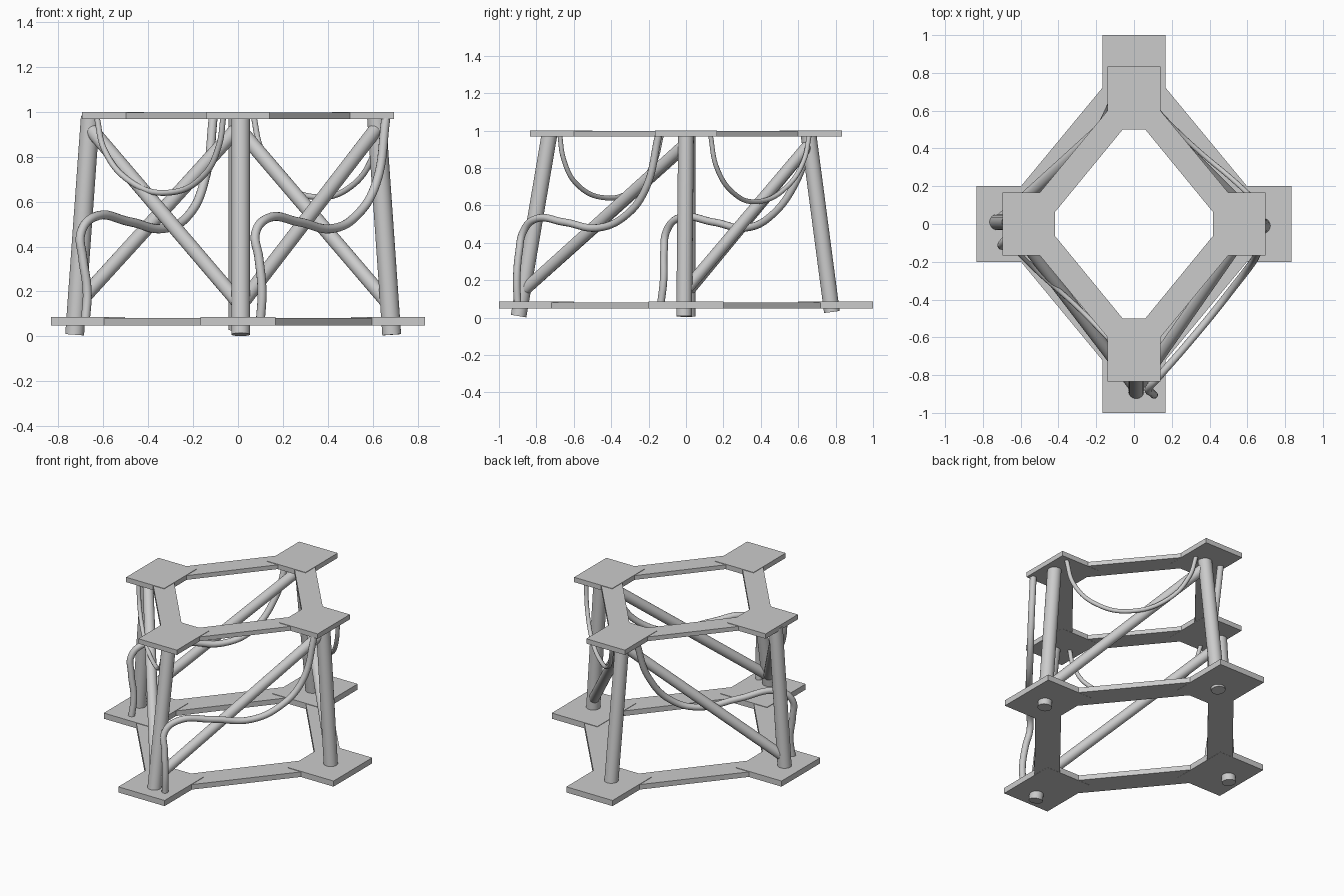
import bpy, bmesh
from mathutils import Vector

if "Cube" in bpy.data.objects:
    bpy.data.objects.remove(bpy.data.objects["Cube"])


def prism(bm, outline, z0, z1):
    """Vertical prism from a 2D outline."""
    bot = [bm.verts.new((x, y, z0)) for x, y in outline]
    top = [bm.verts.new((x, y, z1)) for x, y in outline]
    n = len(outline)
    bm.faces.new(bot[::-1])
    bm.faces.new(top)
    for i in range(n):
        j = (i + 1) % n
        bm.faces.new((bot[i], bot[j], top[j], top[i]))


def frame(name, s, z0, z1):
    """Diamond ring: four square pads joined by four diagonal beams."""
    bm = bmesh.new()
    for cx, cy, hx, hy in ((0, -.667, .14, .167), (0, .667, .14, .167),
                           (-.557, 0, .138, .167), (.557, 0, .138, .167)):
        prism(bm, [((cx + a * hx) * s, (cy + b * hy) * s)
                   for a, b in ((-1, -1), (1, -1), (1, 1), (-1, 1))], z0, z1)
    for sx in (-1, 1):
        for sy in (-1, 1):
            pts = ((.055, .506), (.425, .055), (.50, .165), (.14, .60))
            prism(bm, [(x * s * sx, y * s * sy) for x, y in pts],
                  z0 + .001, z1 - .003)
    bmesh.ops.recalc_face_normals(bm, faces=bm.faces)
    me = bpy.data.meshes.new(name)
    bm.to_mesh(me)
    bm.free()
    bpy.context.collection.objects.link(bpy.data.objects.new(name, me))


def tube(name, a, b, r):
    """Round bar between two points."""
    a, b = Vector(a), Vector(b)
    d = b - a
    bpy.ops.mesh.primitive_cylinder_add(vertices=32, radius=r, depth=d.length,
                                        location=(a + b) / 2)
    ob = bpy.context.object
    ob.name = name
    ob.rotation_euler = d.to_track_quat('Z', 'Y').to_euler()
    bpy.ops.object.shade_smooth_by_angle()


def cable(name, pts, r):
    """Smooth cable through the given points."""
    cu = bpy.data.curves.new(name, 'CURVE')
    cu.dimensions = '3D'
    cu.bevel_depth = r
    cu.bevel_resolution = 4
    cu.use_fill_caps = True
    sp = cu.splines.new('BEZIER')
    sp.resolution_u = 8
    sp.bezier_points.add(len(pts) - 1)
    for p, co in zip(sp.bezier_points, pts):
        p.co = co
        p.handle_left_type = p.handle_right_type = 'AUTO'
    bpy.context.collection.objects.link(bpy.data.objects.new(name, cu))


# Lower and upper ring frames
frame("lower_frame", 1.2, .048, .085)
frame("upper_frame", 1.0, .968, 1.0)

# Leaning legs: bottom and top centres
legs = {
    "front": ((.012, -.895, .008), (.012, -.73, .98)),
    "back": ((.0, .78, .03), (.0, .655, .98)),
    "left": ((-.728, .01, .007), (-.658, .01, .98)),
    "right": ((.685, -.01, .007), (.617, 0, .98)),
}
for key, (a, b) in legs.items():
    tube(key + "_leg", a, b, .042)


# Diagonal braces from the foot of one leg to the head of the next
def on_leg(key, z):
    a, b = map(Vector, legs[key])
    return a.lerp(b, (z - a.z) / (b.z - a.z))


for low, high in (("front", "right"), ("front", "left"),
                  ("right", "back"), ("left", "back")):
    tube(low + "_" + high + "_brace", on_leg(low, .14), on_leg(high, .93), .032)

# Thick cables rising from lower pads to upper pads
cable("right_rising_cable", [
    (.10, -.90, .07), (.107, -.905, .2), (.093, -.893, .35), (.078, -.87, .46),
    (.13, -.81, .525), (.27, -.65, .51), (.42, -.47, .48), (.53, -.33, .54),
    (.615, -.22, .68), (.66, -.145, .98)], .02)
cable("left_rising_cable", [
    (-.68, -.135, .07), (-.672, -.12, .2), (-.692, -.118, .35),
    (-.70, -.105, .46), (-.645, -.045, .53), (-.48, .15, .51),
    (-.33, .32, .48), (-.22, .45, .54), (-.14, .59, .73), (-.11, .67, .98)], .02)

# Thin cables hanging below the upper frame
cable("left_hanging_cable", [
    (-.63, -.13, .98), (-.595, -.17, .83), (-.48, -.28, .69),
    (-.31, -.43, .64), (-.15, -.59, .72), (-.085, -.655, .85),
    (-.065, -.675, .98)], .013)
cable("right_hanging_cable", [
    (.635, .13, .98), (.60, .165, .80), (.50, .255, .665), (.35, .38, .62),
    (.18, .54, .70), (.10, .63, .84), (.07, .66, .98)], .013)
